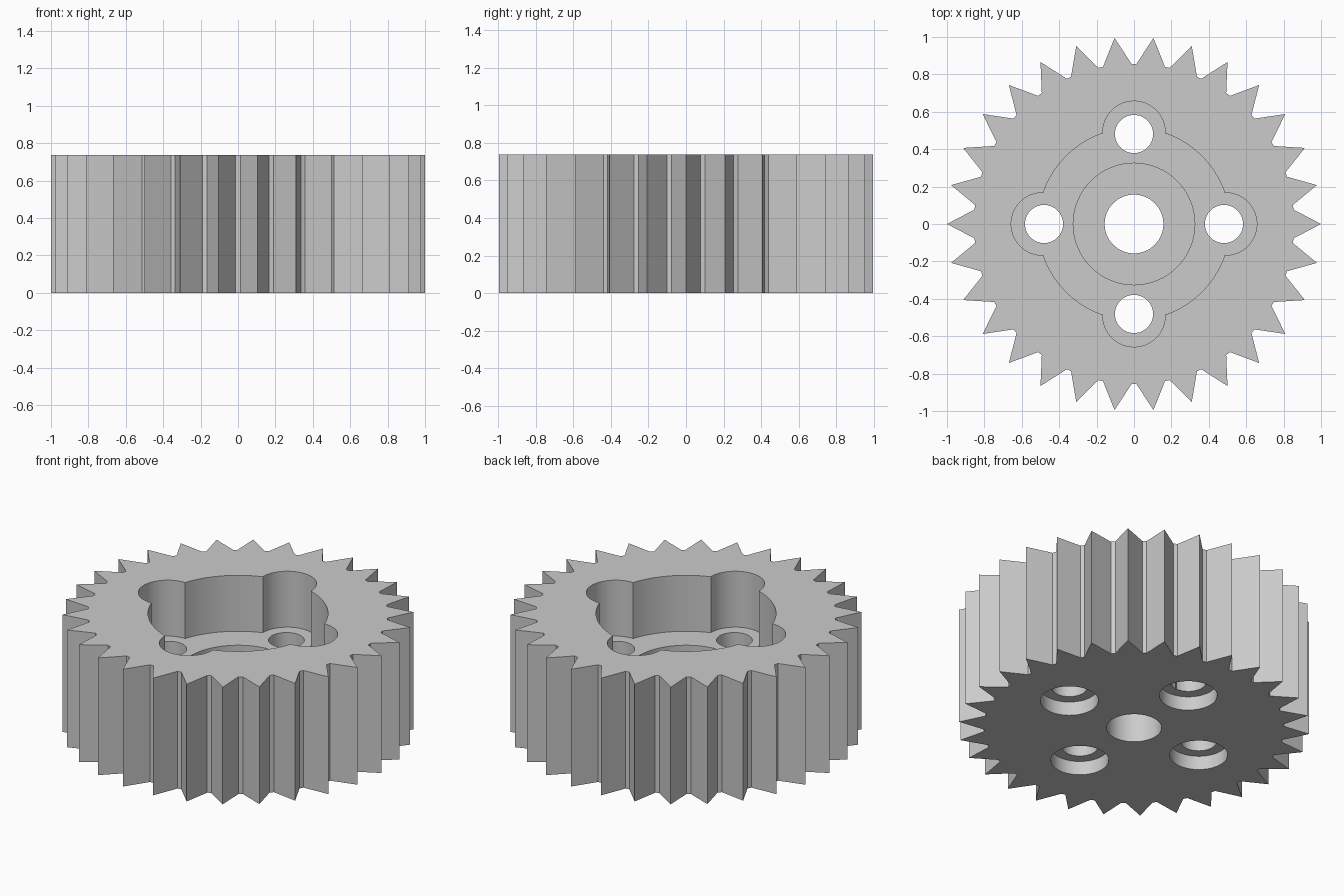
import bpy, bmesh
from math import sin, cos, asin, pi, radians

cube = bpy.data.objects.get("Cube")
if cube:
    bpy.data.objects.remove(cube, do_unlink=True)

HEIGHT = 0.737
FLOOR = 0.385          # pocket floor height
SEAT = 0.245           # hub seat floor height
TEETH = 30

steel = bpy.data.materials.new("plain_grey")
steel.use_nodes = True
grey = (0.6, 0.6, 0.6, 1)
steel.diffuse_color = grey
steel.node_tree.nodes["Principled BSDF"].inputs["Base Color"].default_value = grey


def arc(radius, start, end, steps, cx=0, cy=0):
    """Points along a circular arc, both ends included."""
    span = (end - start) / steps
    return [(cx + radius * cos(start + span * i), cy + radius * sin(start + span * i))
            for i in range(steps + 1)]


def circle(radius, cx=0, cy=0):
    return arc(radius, 0, 2 * pi, 64, cx, cy)[:-1]


def prism(name, outline, bottom, top):
    """Extrude a closed outline upward into a solid."""
    bm = bmesh.new()
    face = bm.faces.new([bm.verts.new((x, y, bottom)) for x, y in outline])
    lifted = bmesh.ops.extrude_face_region(bm, geom=[face])["geom"]
    bmesh.ops.translate(bm, vec=(0, 0, top - bottom),
                        verts=[g for g in lifted if isinstance(g, bmesh.types.BMVert)])
    bmesh.ops.recalc_face_normals(bm, faces=bm.faces)
    mesh = bpy.data.meshes.new(name)
    bm.to_mesh(mesh)
    bm.free()
    mesh.materials.append(steel)
    obj = bpy.data.objects.new(name, mesh)
    bpy.context.collection.objects.link(obj)
    return obj


def cut(body, name, outline, bottom, top):
    """Subtract an extruded outline from the body."""
    cutter = prism(name, outline, bottom, top)
    cutter.hide_render = True
    bpy.context.view_layer.objects.active = body
    mod = body.modifiers.new(name, 'BOOLEAN')
    mod.operation = 'DIFFERENCE'
    mod.solver = 'EXACT'
    mod.object = cutter
    bpy.ops.object.modifier_apply(modifier=name)
    bpy.data.objects.remove(cutter, do_unlink=True)


# Toothed body: pointed teeth with narrow flat roots
pitch = 2 * pi / TEETH
outline = []
for i in range(TEETH):
    a = i * pitch
    outline.append((cos(a), sin(a)))
    outline += arc(0.856, a + pitch / 2 - 0.0146, a + pitch / 2 + 0.0146, 1)
gear = prism("gear_body", outline, 0, HEIGHT)

# Round pocket with four lobes
lobe_r, lobe_c, pocket_r = 0.167, 0.49, 0.513
join = asin(lobe_r / pocket_r)
pocket = []
for k in range(4):
    a = k * pi / 2
    pocket += arc(lobe_r, a - pi / 2, a + pi / 2, 32, lobe_c * cos(a), lobe_c * sin(a))
    pocket += arc(pocket_r, a + join, a + pi / 2 - join, 20)
cut(gear, "pocket", pocket, FLOOR, 1)

# Hub seat and centre bore
cut(gear, "hub_seat", circle(0.325), SEAT, 0.6)
cut(gear, "centre_bore", circle(0.157), -0.2, 0.6)

# Four bolt holes, counterbored from below
for k in range(4):
    a = k * pi / 2
    x, y = 0.481 * cos(a), 0.481 * sin(a)
    cut(gear, "bolt_hole", circle(0.102, x, y), -0.2, 0.6)
    cut(gear, "counterbore", circle(0.165, x, y), -0.2, 0.087)

# Smooth round walls, crisp teeth and rims
bpy.ops.object.select_all(action='DESELECT')
gear.select_set(True)
bpy.context.view_layer.objects.active = gear
bpy.ops.object.shade_smooth_by_angle(angle=radians(25))
